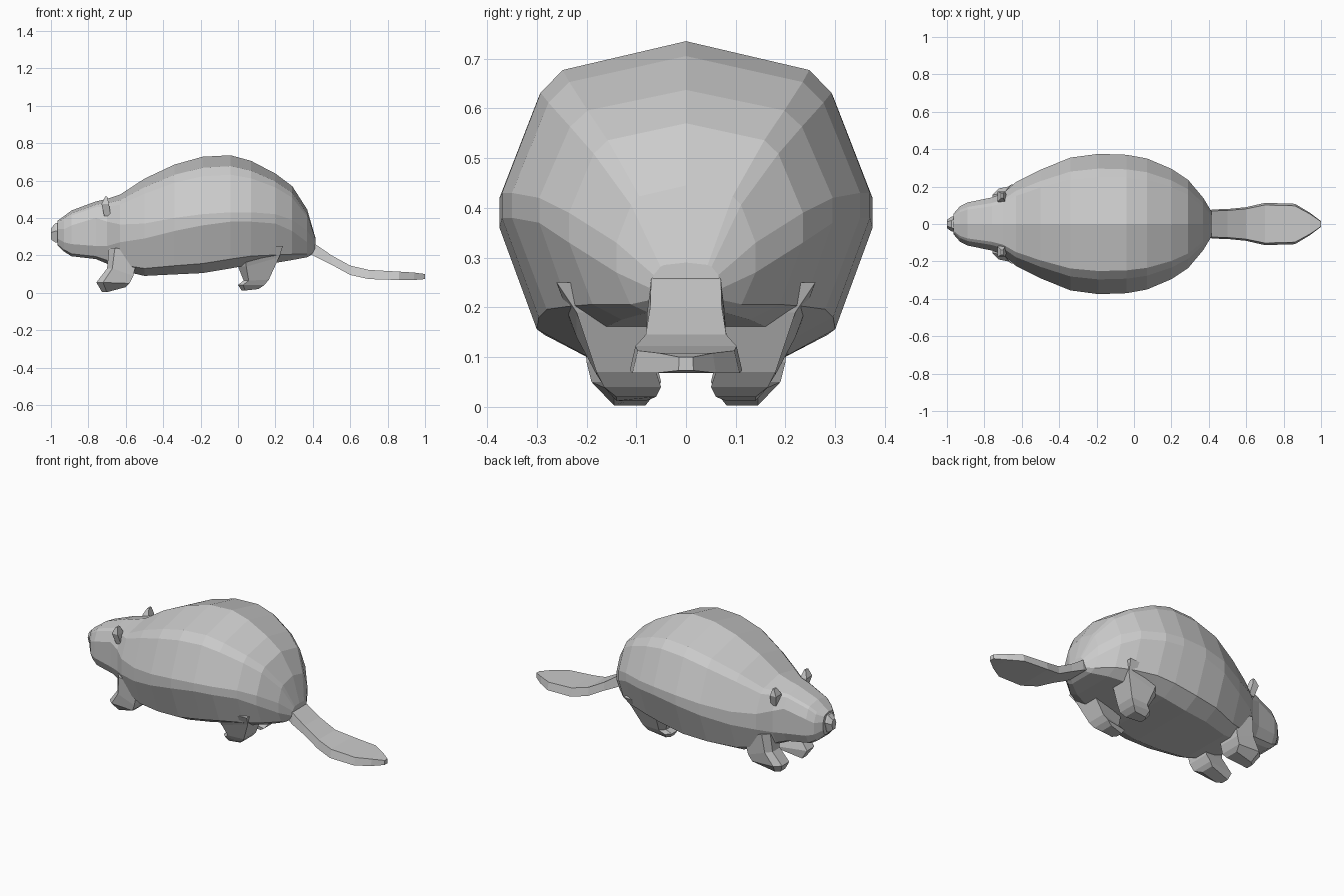
import bpy, bmesh


def loft(name, rings):
    """Skin a list of equal-length closed rings and cap both ends."""
    bm = bmesh.new()
    loops = [[bm.verts.new(p) for p in ring] for ring in rings]
    n = len(loops[0])
    for a, b in zip(loops, loops[1:]):
        for i in range(n):
            j = (i + 1) % n
            bm.faces.new((a[i], a[j], b[j], b[i]))
    bm.faces.new(loops[0][::-1])
    bm.faces.new(loops[-1])
    bmesh.ops.recalc_face_normals(bm, faces=bm.faces)
    me = bpy.data.meshes.new(name)
    bm.to_mesh(me)
    bm.free()
    ob = bpy.data.objects.new(name, me)
    bpy.context.collection.objects.link(ob)
    return ob


def mirror_y(ob):
    ob.modifiers.new("Mirror", 'MIRROR').use_axis = (False, True, False)


def body_ring(x, zb, zt, w, hi, lo):
    """Faceted torso section: low ridge, shoulder bevel, narrow side band, belly."""
    up, dn = zt - hi, lo - zb
    half = [(0.67 * w, zt - 0.19 * up), (0.79 * w, zt - 0.34 * up), (w, hi),
            (w, lo), (0.8 * w, zb + 0.2 * dn), (0.55 * w, zb)]
    return ([(x, 0, zt)] + [(x, y, z) for y, z in half]
            + [(x, -y, z) for y, z in reversed(half)])


# Head and torso: x, bottom, top, half width, side band top and bottom
stations = [
    (-0.965, .255, .385, .055, .34, .29),
    (-0.93, .22, .41, .095, .34, .27),
    (-0.89, .195, .44, .115, .36, .26),
    (-0.76, .18, .488, .142, .40, .25),
    (-0.70, .155, .502, .165, .38, .25),
    (-0.63, .12, .525, .225, .365, .27),
    (-0.50, .09, .61, .29, .37, .29),
    (-0.34, .098, .685, .355, .40, .33),
    (-0.19, .105, .727, .375, .42, .36),
    (-0.04, .13, .735, .37, .43, .38),
    (0.07, .15, .705, .35, .43, .38),
    (0.20, .16, .637, .295, .42, .37),
    (0.29, .175, .57, .235, .39, .33),
    (0.37, .19, .445, .14, .33, .27),
    (0.415, .215, .29, .065, .265, .235),
]
loft("body", [body_ring(*s) for s in stations])

# Nose
loft("nose", [[(x, y * w, zc + z * h) for y, z in
               [(-.5, 1), (.5, 1), (1, .2), (.5, -1), (-.5, -1), (-1, .2)]]
              for x, w, zc, h in [(-1, .022, .315, .03), (-.975, .04, .32, .052),
                                  (-.93, .045, .32, .055)]])

# Ears: thin upright plates leaning outward
ear = loft("ear", [[(x0, y0, z), (x1, y0, z), (x1, y1, z), (x0, y1, z)]
                   for z, x0, x1, y0, y1 in [(.41, -.715, -.68, .11, .155),
                                             (.475, -.73, -.69, .12, .175),
                                             (.515, -.71, -.70, .14, .165)]])
mirror_y(ear)


def leg(name, rows):
    """Rows: front x, front z, back x, back z, inner y, outer y."""
    ob = loft(name, [[(xf, a + .25 * (b - a), zf), (xb, a, zb), (xb, b, zb),
                      (xf + .2 * (xb - xf), b, zf), (xf, a + .75 * (b - a), zf)]
                     for xf, zf, xb, zb, a, b in rows])
    mirror_y(ob)


leg("front_leg", [(-.69, .24, -.53, .22, .06, .21),
                  (-.70, .13, -.56, .09, .06, .20),
                  (-.757, .055, -.58, .05, .05, .19),
                  (-.727, .003, -.60, .03, .06, .145)])
leg("hind_leg", [(-.02, .24, .24, .25, .08, .26),
                 (.0, .14, .22, .19, .075, .22),
                 (.03, .065, .165, .07, .06, .18),
                 (0, .042, .14, .04, .05, .165),
                 (.02, .012, .11, .02, .06, .14)])

# Flat paddle tail: x, bottom, top, half width
tail = [(.36, .22, .29, .06), (.42, .19, .255, .078), (.50, .15, .20, .08),
        (.60, .095, .145, .09), (.70, .073, .122, .113), (.86, .068, .113, .108),
        (.94, .068, .108, .06), (1.0, .073, .10, .015)]
loft("tail", [[(x, -w * .9, t), (x, w * .9, t), (x, w, b), (x, -w, b)]
              for x, b, t, w in tail])
